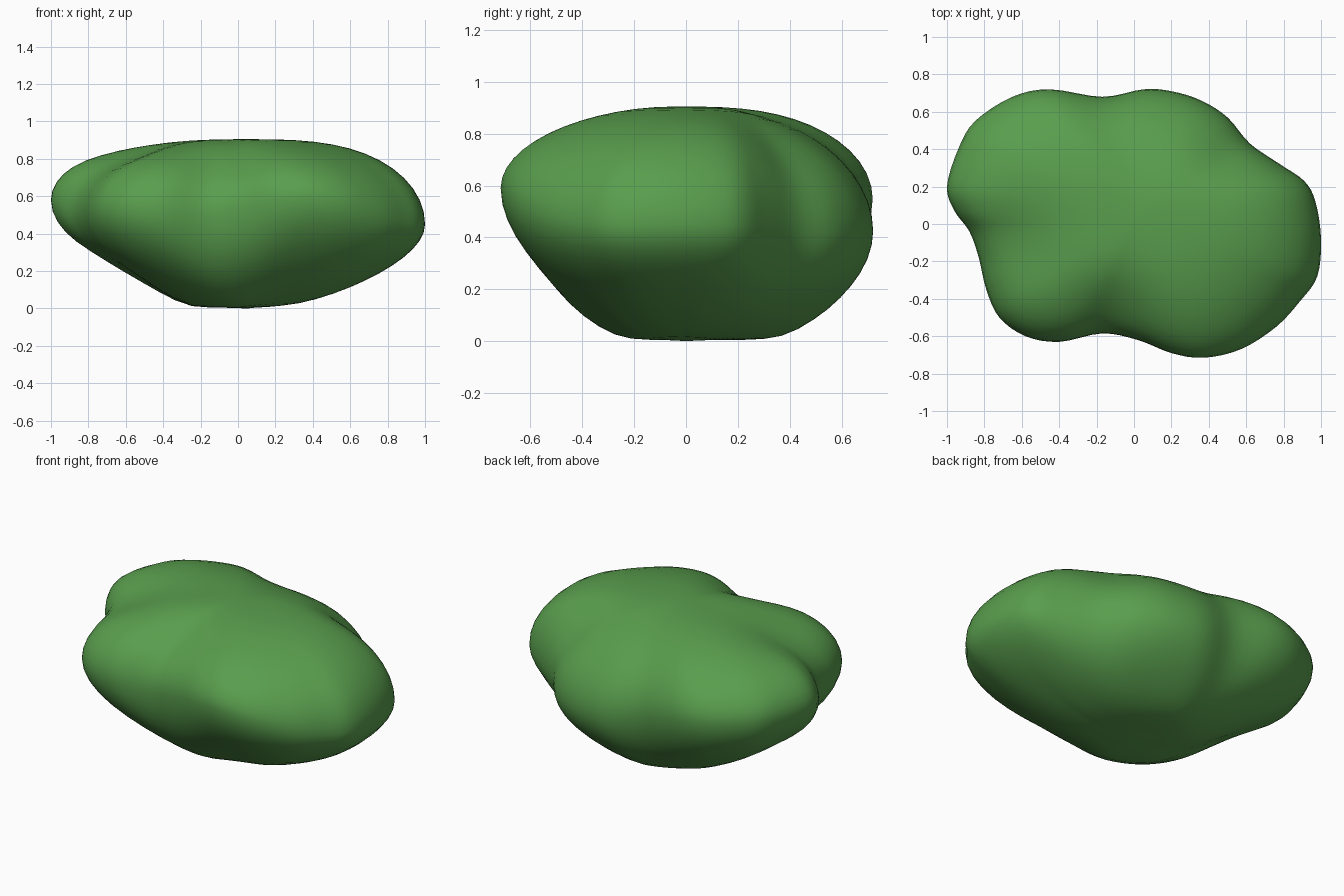
import bpy
import bmesh
import math
from mathutils import Vector

cube = bpy.data.objects.get("Cube")
if cube:
    bpy.data.objects.remove(cube, do_unlink=True)

# Widest contour of the lump: x, y and the height of the bulge
CONTOUR = [
    (1, -.08, .45), (.97, .12, .45), (.91, .23, .45), (.78, .32, .44), (.62, .43, .43),
    (.5, .57, .42), (.36, .66, .42), (.2, .71, .42), (.05, .72, .43), (-.17, .68, .48),
    (-.45, .72, .55), (-.65, .68, .56), (-.85, .55, .57), (-.94, .4, .58), (-1, .2, .58),
    (-.96, .07, .56), (-.88, -.04, .53), (-.83, -.18, .52), (-.79, -.35, .52),
    (-.72, -.5, .53), (-.58, -.6, .53), (-.4, -.63, .52), (-.17, -.585, .5),
    (.02, -.62, .54), (.2, -.69, .58), (.37, -.715, .59), (.57, -.67, .55),
    (.76, -.55, .49), (.89, -.41, .46), (.98, -.28, .45),
]
# Soft hollows pressed in from above and below: x, y, radius, depth
TOP_HOLLOWS = [(-.14, -.54, .22, .07), (-.68, -.12, .3, .08), (.52, .44, .18, .07)]
BOTTOM_HOLLOWS = [(-.72, 0, .34, .14)]
STEPS = 4
RINGS = 14
TOP, BOTTOM = .905, 0


def smooth_loop(points):
    """Closed smooth curve through the contour points."""
    pts = [Vector(p) for p in points]
    n = len(pts)
    loop = []
    for i in range(n):
        a, b, c, d = (pts[(i + k) % n] for k in (-1, 0, 1, 2))
        for j in range(STEPS):
            t = j / STEPS
            loop.append(b + (c - a) * t / 2
                        + (a * 2 - b * 5 + c * 4 - d) * t ** 2 / 2
                        + (b * 3 - a - c * 3 + d) * t ** 3 / 2)
    return loop


def softened(loop, reach):
    """Average each point with its neighbours to fade the lobes."""
    n = len(loop)
    span = range(-reach, reach + 1)
    return [sum((loop[(i + k) % n] for k in span), Vector()) / len(span) for i in range(n)]


def dent(x, y, hollows):
    return sum(depth * math.exp(-((x - hx) ** 2 + (y - hy) ** 2) / radius ** 2)
               for hx, hy, radius, depth in hollows)


def body_point(rim, core, phi):
    """Point on the rounded profile; lobes fade from rim to core."""
    s = math.cos(phi)
    along = Vector((rim.x, rim.y)).normalized()
    if phi >= 0:
        power = 2.2 + 1.2 * along.x ** 2 + .5 * max(-along.x, 0)
        flat = core.lerp(rim, s ** 2) * s
        rise = math.sqrt(1 - s ** power)
        z = rim.z + (TOP - rim.z) * rise
        z -= dent(flat.x, flat.y, TOP_HOLLOWS) * rise
    else:
        power = 1.55 + .45 * max(along.y, 0)
        flat = core.lerp(rim, s ** 4) * s
        flat.x += .05 * (1 - s)
        rise = math.sqrt(1 - s ** power)
        pole = BOTTOM - .07 + .05 * max(along.x, 0)
        z = rim.z + (pole - rim.z) * rise
        z += dent(flat.x, flat.y, BOTTOM_HOLLOWS) * rise
        # Flatten the underside gently where it rests
        z = (z + math.hypot(z, .03)) / 2
    return flat.x, flat.y, z


def build_lump(name, material):
    """Loft rings from the bottom pole to the top pole."""
    bm = bmesh.new()
    rims = smooth_loop(CONTOUR)
    cores = softened(rims, 3 * STEPS)
    rings = []
    for k in range(1 - RINGS, RINGS):
        phi = math.pi / 2 * k / RINGS
        rings.append([bm.verts.new(body_point(r, c, phi)) for r, c in zip(rims, cores)])
    low = bm.verts.new((.05, 0, BOTTOM))
    high = bm.verts.new((0, 0, TOP))
    n = len(rims)
    for i in range(n):
        j = (i + 1) % n
        for a, b in zip(rings, rings[1:]):
            bm.faces.new((a[i], a[j], b[j], b[i]))
        bm.faces.new((low, rings[0][j], rings[0][i]))
        bm.faces.new((high, rings[-1][i], rings[-1][j]))
    bmesh.ops.recalc_face_normals(bm, faces=bm.faces)
    for face in bm.faces:
        face.smooth = True
    mesh = bpy.data.meshes.new(name)
    bm.to_mesh(mesh)
    bm.free()
    mesh.materials.append(material)
    obj = bpy.data.objects.new(name, mesh)
    bpy.context.collection.objects.link(obj)
    return obj


# Single leafy green
green = bpy.data.materials.new("leaf_green")
green.use_nodes = True
color = (.1, .34, .075, 1)
green.diffuse_color = color
shader = green.node_tree.nodes["Principled BSDF"]
shader.inputs["Base Color"].default_value = color
shader.inputs["Roughness"].default_value = .9

build_lump("foliage_clump", green)
